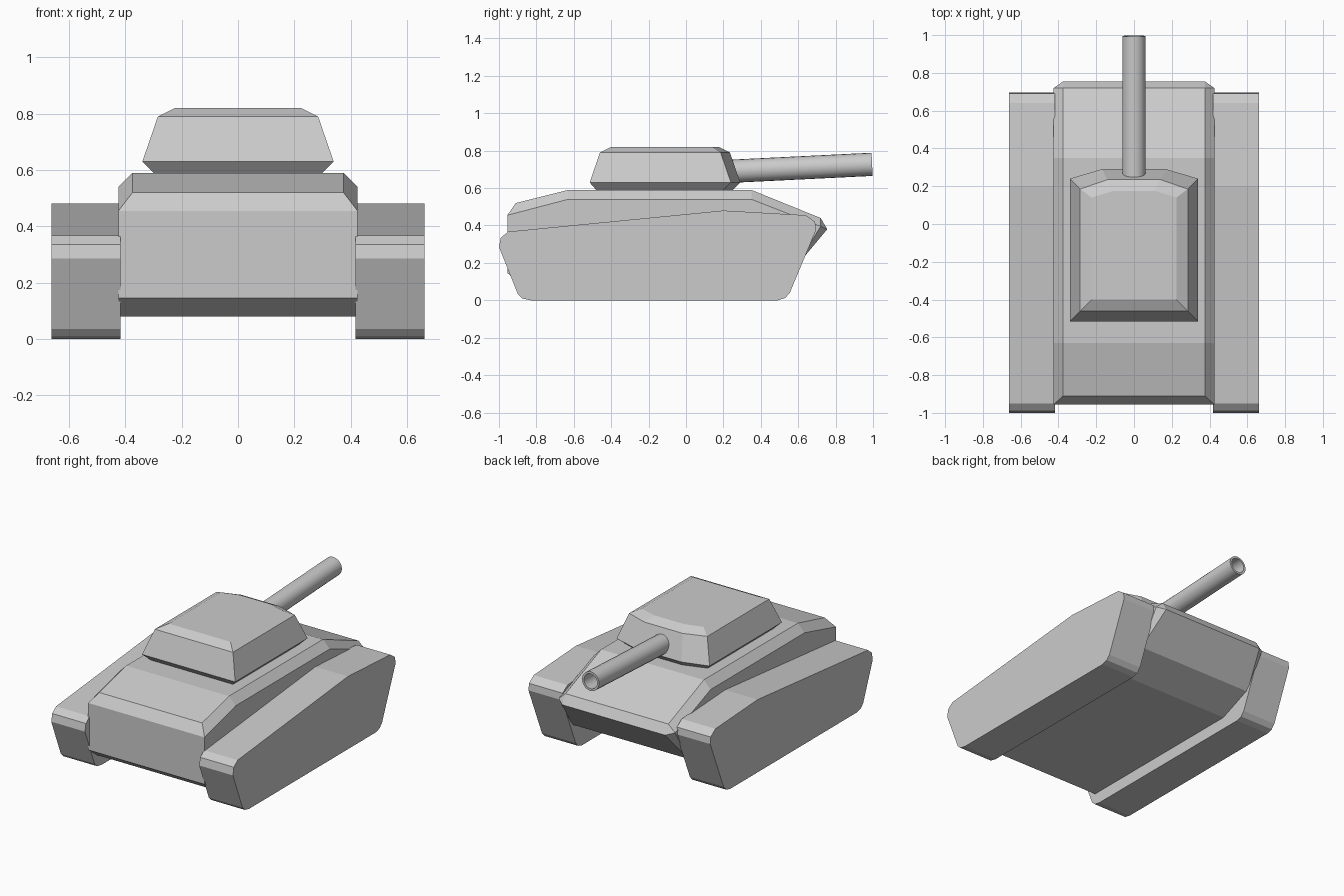
import bpy, bmesh, math
from mathutils import Matrix, Vector

if "Cube" in bpy.data.objects:
    bpy.data.objects.remove(bpy.data.objects["Cube"])


def finish(name, bm):
    bmesh.ops.remove_doubles(bm, verts=bm.verts, dist=1e-4)
    bmesh.ops.recalc_face_normals(bm, faces=bm.faces)
    mesh = bpy.data.meshes.new(name)
    bm.to_mesh(mesh)
    bm.free()
    obj = bpy.data.objects.new(name, mesh)
    bpy.context.collection.objects.link(obj)
    return obj


def loft(name, rings, cap=True, closed=False):
    """Skin a list of equal-length point loops."""
    bm = bmesh.new()
    loops = [[bm.verts.new(p) for p in ring] for ring in rings]
    pairs = list(zip(loops, loops[1:]))
    if closed:
        pairs.append((loops[-1], loops[0]))
    for a, b in pairs:
        for i in range(len(a)):
            j = (i + 1) % len(a)
            bm.faces.new((a[i], a[j], b[j], b[i]))
    if cap and not closed:
        bm.faces.new(loops[0])
        bm.faces.new(loops[-1])
    return finish(name, bm)


# Tracks: one side profile (y, z) extruded across each side
track = [(-0.83, 0), (0.49, 0), (0.53, 0.012), (0.555, 0.04), (0.695, 0.375),
         (0.69, 0.42), (0.64, 0.455), (0.20, 0.48), (-0.95, 0.367),
         (-0.99, 0.335), (-1.0, 0.285), (-0.90, 0.035), (-0.875, 0.01)]
for side, label in ((1, "right"), (-1, "left")):
    loft(label + "_track", [[(side * x, y, z) for y, z in track] for x in (0.417, 0.663)])

# Hull: inner loop (top and nose plates) chamfered out to the side wall loop
W, N = 0.425, 0.375
inner = [(W, -0.955, 0.145), (W, -0.955, 0.455), (N, -0.91, 0.52), (N, -0.63, 0.59),
         (N, 0.35, 0.59), (N, 0.72, 0.44), (N, 0.755, 0.38), (W, 0.58, 0.17),
         (W, 0.36, 0.08), (W, -0.87, 0.08)]
wall = [(-0.955, 0.145), (-0.955, 0.455), (-0.955, 0.455), (-0.63, 0.54),
        (0.35, 0.54), (0.72, 0.395), (0.72, 0.395), (0.58, 0.17),
        (0.36, 0.08), (-0.87, 0.08)]
bm = bmesh.new()
n = len(inner)
rows = [[(-W, y, z) for y, z in wall], [(-x, y, z) for x, y, z in inner],
        inner, [(W, y, z) for y, z in wall]]
for a, b in zip(rows, rows[1:]):
    for i in range(n):
        j = (i + 1) % n
        pts = []
        for p in (a[i], a[j], b[j], b[i]):
            if p not in pts:
                pts.append(p)
        if len(pts) > 2:
            bm.faces.new([bm.verts.new(p) for p in pts])
for row in (rows[0], rows[3]):
    bm.faces.new([bm.verts.new(p) for p in dict.fromkeys(row)])
finish("hull", bm)

# Turret: stacked six-sided rings (z, half width, front y, corner y, nose y, nose half width)
levels = [(0.59, 0.30, -0.48, 0.20, 0.25, 0.15), (0.63, 0.34, -0.515, 0.24, 0.29, 0.17),
          (0.79, 0.285, -0.46, 0.185, 0.235, 0.14), (0.82, 0.225, -0.40, 0.14, 0.175, 0.11)]
loft("turret", [[(-w, f, z), (w, f, z), (w, c, z), (k, e, z), (-k, e, z), (-w, c, z)]
                for z, w, f, c, e, k in levels])

# Gun barrel: tube lathed along a slightly raised axis
start, end = Vector((0, 0.16, 0.686)), Vector((0, 0.995, 0.727))
length = (end - start).length
frame = Matrix.Translation(start) @ (end - start).to_track_quat('Z', 'Y').to_matrix().to_4x4()
SIDES = 20
rings = []
for r, h in ((0.062, 0), (0.062, length), (0.048, length), (0.048, length - 0.5)):
    rings.append([frame @ Vector((r * math.cos(2 * math.pi * i / SIDES),
                                  r * math.sin(2 * math.pi * i / SIDES), h))
                  for i in range(SIDES)])
barrel = loft("gun_barrel", rings)
bpy.context.view_layer.objects.active = barrel
barrel.select_set(True)
bpy.ops.object.shade_smooth_by_angle(angle=math.radians(35))
